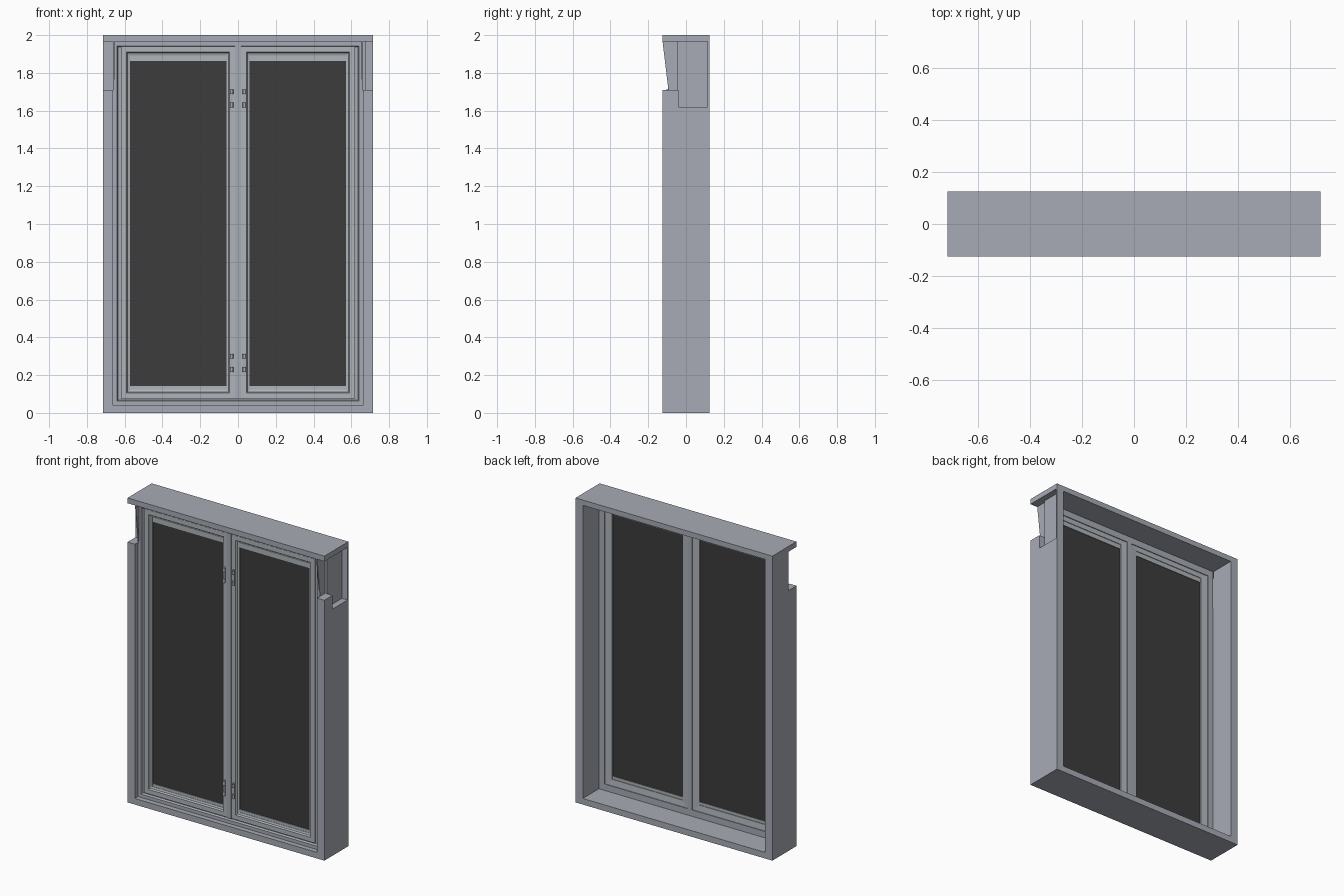
import bpy, bmesh, math

if "Cube" in bpy.data.objects:
    bpy.data.objects.remove(bpy.data.objects["Cube"])


def material(name, rgb):
    m = bpy.data.materials.new(name)
    m.diffuse_color = (*rgb, 1)
    m.use_nodes = True
    m.node_tree.nodes["Principled BSDF"].inputs["Base Color"].default_value = m.diffuse_color
    return m


GREY = material("frame grey", (0.39, 0.41, 0.46))
PALE = material("sash pale grey", (0.43, 0.46, 0.49))
DARK = material("dark glass", (0.045, 0.045, 0.045))


def finish(name, bm, mat):
    bmesh.ops.recalc_face_normals(bm, faces=bm.faces)
    me = bpy.data.meshes.new(name)
    bm.to_mesh(me)
    bm.free()
    me.materials.append(mat)
    ob = bpy.data.objects.new(name, me)
    bpy.context.collection.objects.link(ob)
    return ob


def prism(name, pts, x0, x1, mat):
    """Extrude a (y, z) outline along x."""
    bm = bmesh.new()
    f = bm.faces.new([bm.verts.new((x0, y, z)) for y, z in pts])
    r = bmesh.ops.extrude_face_region(bm, geom=[f])
    for v in r["geom"]:
        if isinstance(v, bmesh.types.BMVert):
            v.co.x = x1
    return finish(name, bm, mat)


def box(name, x0, x1, y0, y1, z0, z1, mat):
    return prism(name, [(y0, z0), (y1, z0), (y1, z1), (y0, z1)], x0, x1, mat)


def ring(name, x0, x1, z0, z1, profile, mat):
    """Mitred rectangular frame; profile = closed list of (inset, y)."""
    bm = bmesh.new()
    corners = []
    for sx, sz in ((0, 0), (1, 0), (1, 1), (0, 1)):
        corners.append([bm.verts.new((x1 - i if sx else x0 + i, y, z1 - i if sz else z0 + i))
                        for i, y in profile])
    n = len(profile)
    for c in range(4):
        a, b = corners[c], corners[(c + 1) % 4]
        for k in range(n):
            bm.faces.new((a[k], a[(k + 1) % n], b[(k + 1) % n], b[k]))
    return finish(name, bm, mat)


def cylinder(name, x, y, z, r, h, mat):
    bm = bmesh.new()
    bmesh.ops.create_cone(bm, cap_ends=True, segments=12, radius1=r, radius2=r, depth=h)
    bmesh.ops.translate(bm, verts=bm.verts, vec=(x, y, z))
    ob = finish(name, bm, mat)
    bpy.context.view_layer.objects.active = ob
    ob.select_set(True)
    bpy.ops.object.shade_smooth_by_angle(angle=math.radians(40))
    ob.select_set(False)
    return ob


# Outer casing: head, sill and the two notched jambs
W, D = 0.715, 0.125
box("head", -W, W, -D, D, 1.965, 2.0, GREY)
box("sill", -W, W, -D, D, 0, 0.04, GREY)
jamb = [(-D, 0.04), (D, 0.04), (D, 1.965), (-0.04, 1.965), (-0.04, 1.71), (-D, 1.71)]
prism("left_jamb", jamb, -W, -0.662, GREY)
right = prism("right_jamb", jamb, 0.662, W, GREY)

# Missing outer panel at the top of the right jamb
cutter = box("panel_cutter", 0.675, 0.8, -0.2, 0.115, 1.62, 1.71, GREY)
cutter2 = box("panel_cutter_upper", 0.675, 0.8, -0.2, 0.115, 1.70, 1.98, GREY)
bpy.data.objects.remove(cutter2)
bpy.data.objects.remove(cutter)
cut = prism("panel_cutter", [(-0.04, 1.62), (0.115, 1.62), (0.115, 2.1), (-0.2, 2.1),
                             (-0.2, 1.71), (-0.04, 1.71)], 0.675, 0.8, GREY)
cut.hide_render = True
cut.hide_viewport = True
mod = right.modifiers.new("missing_panel", "BOOLEAN")
mod.operation = "DIFFERENCE"
mod.solver = "EXACT"
mod.object = cut

# Tapering remnants of the casing inside both notches
for s, side in ((-1, "left"), (1, "right")):
    prism(side + "_wedge", [(-0.124, 1.965), (-0.092, 1.965), (-0.092, 1.70)],
          s * 0.662, s * 0.655, GREY)

# Fixed inner frame with a stepped front edge
ring("inner_frame", -0.662, 0.662, 0.04, 1.965,
     [(0, -0.092), (0.022, -0.092), (0.028, -0.08), (0.042, -0.08), (0.042, -0.042), (0, -0.042)], GREY)

# Two casements with beaded sashes, glazed with dark panes
for x0, x1, side in ((-0.62, -0.014, "left"), (0.014, 0.62, "right")):
    ring(side + "_sash", x0, x1, 0.075, 1.94,
         [(0, -0.088), (0.03, -0.088), (0.036, -0.078), (0.048, -0.074), (0.048, -0.05), (0, -0.046)], PALE)
    box(side + "_top_rail", x0 + 0.046, x1 - 0.046, -0.072, -0.054, 1.862, 1.90, PALE)
    box(side + "_bottom_rail", x0 + 0.046, x1 - 0.046, -0.072, -0.054, 0.12, 0.142, PALE)
    box(side + "_pane", x0 + 0.046, x1 - 0.046, -0.067, -0.058, 0.141, 1.863, DARK)

# Meeting post between the casements
prism("centre_post", [(-0.094, 0.075), (-0.042, 0.075), (-0.042, 1.945), (-0.094, 1.945)],
      -0.016, 0.016, GREY)

# Fittings on the meeting stiles: plates with small knobs, top and bottom
for s, side in ((-1, "left"), (1, "right")):
    for z, level in ((1.665, "upper"), (0.265, "lower")):
        name = f"{side}_{level}"
        box(name + "_catch_plate", s * 0.034 - 0.006, s * 0.034 + 0.006,
            -0.094, -0.086, z - 0.05, z + 0.05, GREY)
        for dz in (-0.035, 0.035):
            cylinder(name + "_knob", s * 0.034, -0.097, z + dz, 0.009, 0.025, GREY)
